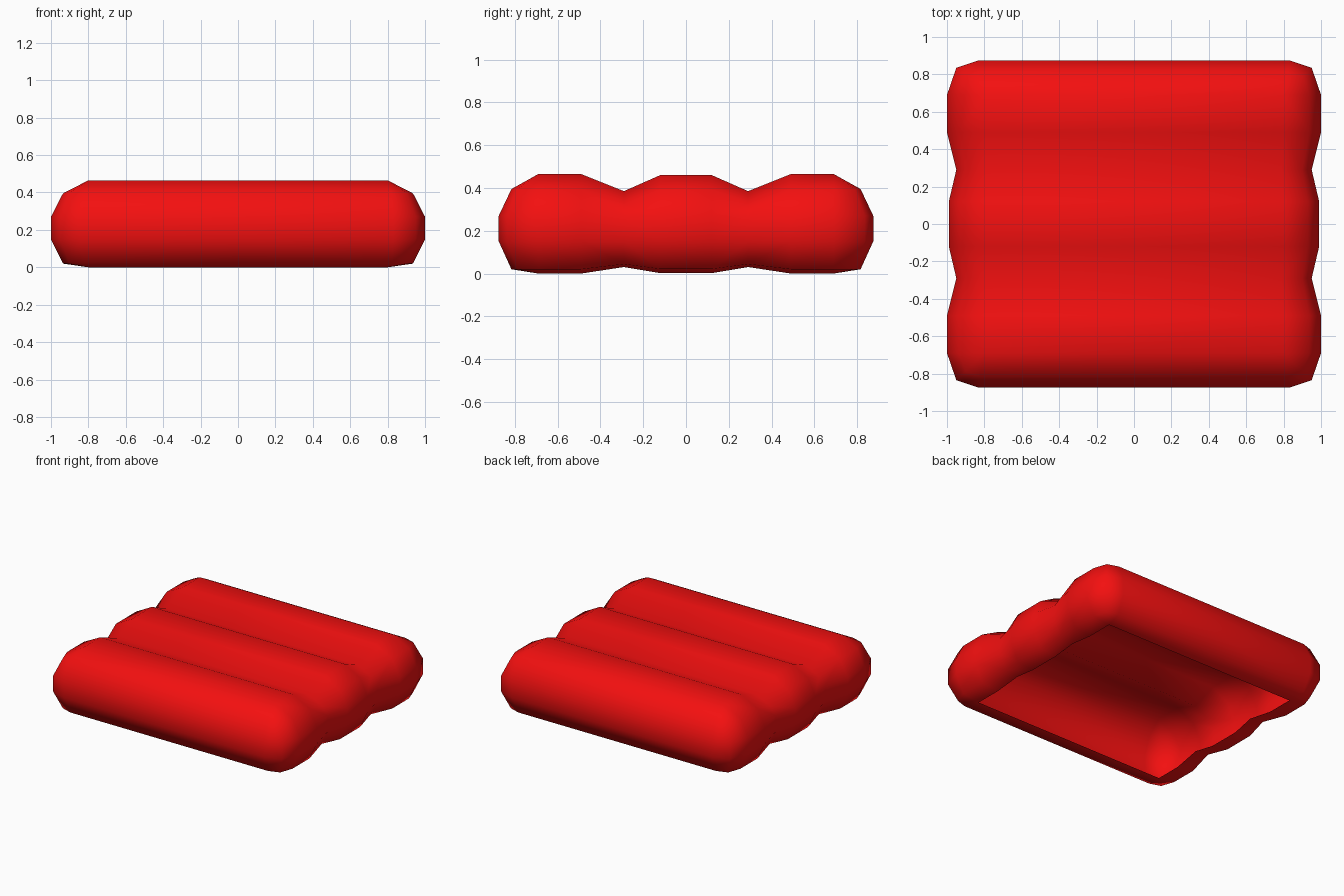
import bpy, bmesh

if "Cube" in bpy.data.objects:
    bpy.data.objects.remove(bpy.data.objects["Cube"])

# Side stations from the centre line to the corner: y, rim x, outermost x, dip of the groove
STATIONS = [(0.0, 0.80, 0.99, 0.005), (0.12, 0.80, 0.99, 0.005), (0.29, 0.79, 0.95, 0.08),
            (0.49, 0.80, 1.00, 0.0), (0.69, 0.80, 1.00, 0.0)]
# Rounded wall levels from the open underside to the top: bulge, z, share of the dip
LEVELS = [(0, 0.0, 0.38), (0.68, 0.02, 0.3), (1, 0.15, 0), (1, 0.27, 0),
          (0.68, 0.395, -0.85), (0, 0.465, -1)]


def ring(bm, bulge, z, dip):
    """Quarter outline from the right side, round the corner, to the back."""
    pts = [(rim + (full - rim) * bulge, y, z + d * dip) for y, rim, full, d in STATIONS]
    pts.append((0.8 + 0.15 * bulge, 0.69 + 0.145 * bulge, z))
    pts.append((0.8 + 0.03 * bulge, 0.69 + 0.185 * bulge, z))
    pts.append((0, 0.69 + 0.185 * bulge, z))
    return [bm.verts.new(p) for p in pts]


# Quarter of the cushion, walls first
bm = bmesh.new()
rings = [ring(bm, *level) for level in LEVELS]
for low, high in zip(rings, rings[1:]):
    for i in range(len(low) - 1):
        bm.faces.new((low[i], low[i + 1], high[i + 1], high[i]))

# Ribbed top: strips running to the centre
edge = rings[-1][:len(STATIONS)]
mid = [bm.verts.new((0, v.co.y, v.co.z)) for v in edge]
for i in range(len(edge) - 1):
    bm.faces.new((edge[i], edge[i + 1], mid[i + 1], mid[i]))
bmesh.ops.remove_doubles(bm, verts=bm.verts[:], dist=0.0005)
for f in bm.faces:
    f.smooth = True

mesh = bpy.data.meshes.new("ribbed_cushion")
bm.to_mesh(mesh)
bm.free()
cushion = bpy.data.objects.new("ribbed_cushion", mesh)
bpy.context.collection.objects.link(cushion)

# Mirror the quarter to all four corners
mirror = cushion.modifiers.new("mirror", 'MIRROR')
mirror.use_axis = (True, True, False)
mirror.use_clip = True

# Red covering
red = bpy.data.materials.new("red_fabric")
red.diffuse_color = (0.9, 0.005, 0.005, 1)
red.use_nodes = True
red.node_tree.nodes["Principled BSDF"].inputs["Base Color"].default_value = red.diffuse_color
mesh.materials.append(red)
